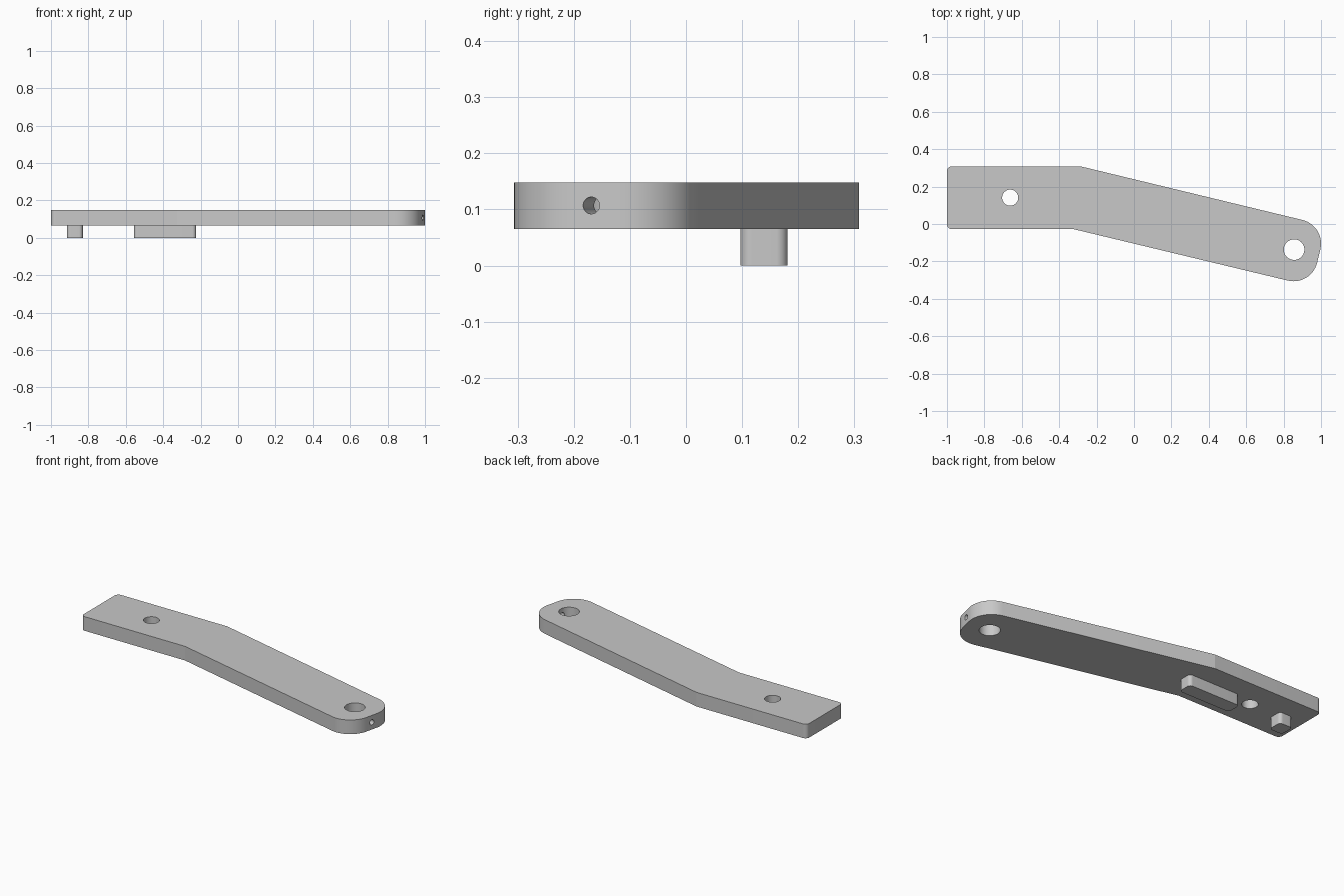
import bpy, bmesh, math
from mathutils import Vector, Matrix

if "Cube" in bpy.data.objects:
    bpy.data.objects.remove(bpy.data.objects["Cube"])

grey = bpy.data.materials.new("light grey")
grey.diffuse_color = (0.58, 0.58, 0.58, 1)
grey.use_nodes = True
grey.node_tree.nodes["Principled BSDF"].inputs["Base Color"].default_value = grey.diffuse_color

BOTTOM, TOP = 0.065, 0.148
BEND = math.radians(-13.5)
along = Vector((math.cos(BEND), math.sin(BEND)))
across = Vector((-along.y, along.x))


def rounded(corners, steps=14):
    """Outline from (point, fillet radius) corners."""
    out = []
    for i, (p, r) in enumerate(corners):
        p = Vector(p)
        a = (Vector(corners[i - 1][0]) - p).normalized()
        b = (Vector(corners[(i + 1) % len(corners)][0]) - p).normalized()
        if r == 0:
            out.append(p)
            continue
        half = a.angle(b) / 2
        centre = p + (a + b).normalized() * (r / math.sin(half))
        start = p + a * (r / math.tan(half)) - centre
        end = p + b * (r / math.tan(half)) - centre
        sweep = math.atan2(start.x * end.y - start.y * end.x, start.dot(end))
        for k in range(steps + 1):
            out.append(centre + Matrix.Rotation(sweep * k / steps, 2) @ start)
    return out


def prism(name, outline, z0, z1):
    bm = bmesh.new()
    face = bm.faces.new([bm.verts.new((p.x, p.y, z0)) for p in outline])
    top = bmesh.ops.extrude_face_region(bm, geom=[face])["geom"]
    verts = [v for v in top if isinstance(v, bmesh.types.BMVert)]
    bmesh.ops.translate(bm, verts=verts, vec=(0, 0, z1 - z0))
    bmesh.ops.recalc_face_normals(bm, faces=bm.faces)
    mesh = bpy.data.meshes.new(name)
    bm.to_mesh(mesh)
    bm.free()
    mesh.materials.append(grey)
    ob = bpy.data.objects.new(name, mesh)
    bpy.context.collection.objects.link(ob)
    return ob


def activate(ob):
    bpy.ops.object.select_all(action='DESELECT')
    ob.select_set(True)
    bpy.context.view_layer.objects.active = ob


def drill(ob, radius, depth, location, rotation=(0, 0, 0)):
    bpy.ops.mesh.primitive_cylinder_add(vertices=48, radius=radius, depth=depth,
                                        location=location, rotation=rotation)
    cutter = bpy.context.object
    cutter.hide_render = True
    cutter.data.materials.append(grey)
    activate(ob)
    mod = ob.modifiers.new("hole", 'BOOLEAN')
    mod.operation, mod.solver, mod.object = 'DIFFERENCE', 'EXACT', cutter
    bpy.ops.object.modifier_apply(modifier=mod.name)
    bpy.data.objects.remove(cutter, do_unlink=True)


def smooth(ob):
    activate(ob)
    bpy.ops.object.shade_smooth_by_angle(angle=math.radians(10))


# Bent arm: straight tail, sloped section, rounded far end
R = 0.13
upper_bend = Vector((-0.285, 0.308))
lower_bend = Vector((-0.325, -0.027))
upper_centre = Vector((1 - R, -0.105))
end_upper = upper_centre + (along + across) * R
end_lower = end_upper - across * (end_upper - lower_bend).dot(across)
arm = prism("bent_arm", rounded([
    ((-1, 0.308), 0.025), ((-1, -0.027), 0.025), (lower_bend, 0),
    (end_lower, R), (end_upper, R), (upper_bend, 0)]), BOTTOM, TOP)

# Pivot holes and the set-screw hole in the rounded end
pivot = Vector((0.856, -0.137))
drill(arm, 0.043, 1, (-0.662, 0.141, 0.1))
drill(arm, 0.055, 1, (pivot.x, pivot.y, 0.1))
screw = pivot + along * 0.15
drill(arm, 0.015, 0.3, (screw.x, screw.y, 0.107), (0, math.pi / 2, BEND))
smooth(arm)

# Locating peg and long key under the tail
for name, x0, x1 in (("square_peg", -0.914, -0.83), ("long_key", -0.556, -0.224)):
    y0, y1, r = 0.097, 0.181, 0.02
    smooth(prism(name, rounded([((x0, y0), r), ((x1, y0), r), ((x1, y1), r), ((x0, y1), r)]),
                 0, BOTTOM))
